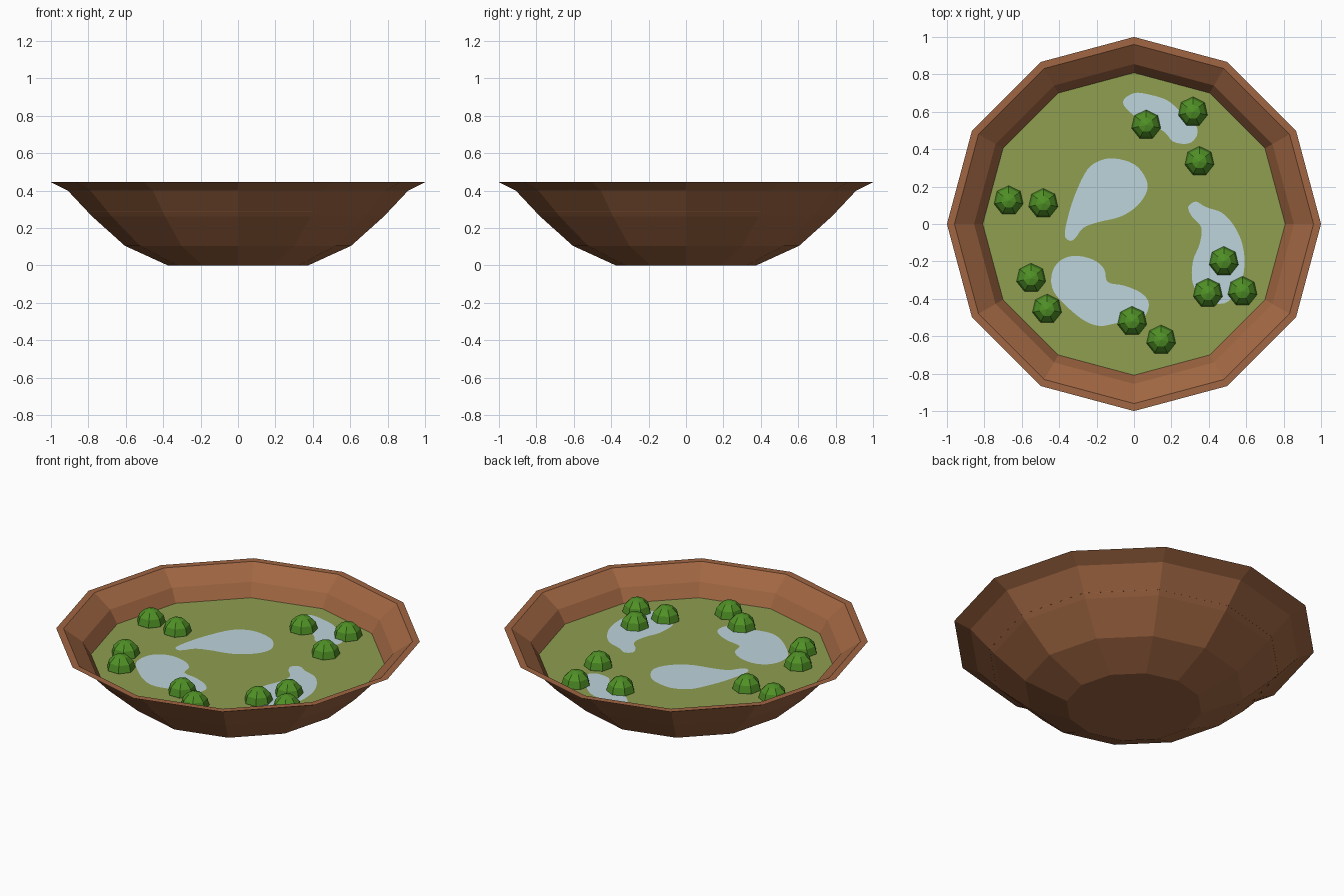
import bpy, bmesh, math
from mathutils import Vector

if "Cube" in bpy.data.objects:
    bpy.data.objects.remove(bpy.data.objects["Cube"])

SOIL_Z = 0.295


def lin(c):
    c /= 255
    return c / 12.92 if c <= 0.04045 else ((c + 0.055) / 1.055) ** 2.4


def material(name, r, g, b):
    m = bpy.data.materials.new(name)
    m.diffuse_color = (lin(r), lin(g), lin(b), 1)
    m.use_nodes = True
    m.node_tree.nodes["Principled BSDF"].inputs["Base Color"].default_value = m.diffuse_color
    return m


CLAY = material("brown clay", 160, 102, 66)
GRASS = material("olive green", 143, 159, 80)
WATER = material("pale blue", 189, 213, 220)
LEAF = material("leaf green", 80, 145, 38)


def finish(bm, name, mat):
    me = bpy.data.meshes.new(name)
    bm.to_mesh(me)
    bm.free()
    me.materials.append(mat)
    ob = bpy.data.objects.new(name, me)
    bpy.context.collection.objects.link(ob)
    return ob


def lathe(name, profile, mat, n=12):
    """Spin (radius, z) points, capping both ends."""
    bm = bmesh.new()
    rings = [[bm.verts.new((r * math.cos(i * math.tau / n),
                            r * math.sin(i * math.tau / n), z))
              for i in range(n)] for r, z in profile]
    for a, b in zip(rings, rings[1:]):
        for i in range(n):
            j = (i + 1) % n
            bm.faces.new((a[i], a[j], b[j], b[i]))
    bm.faces.new(rings[0][::-1])
    bm.faces.new(rings[-1])
    return finish(bm, name, mat)


def pond(name, pts, z):
    """Thin plate with a smooth closed outline through the points."""
    p = [Vector(q) for q in pts]
    n, steps, out = len(p), 4, []
    for i in range(n):
        a, b, c, d = (p[(i + k) % n] for k in (-1, 0, 1, 2))
        for s in range(steps):
            t = s / steps
            out.append(0.5 * (2 * b + (c - a) * t + (2 * a - 5 * b + 4 * c - d) * t * t
                              + (3 * b - a - 3 * c + d) * t ** 3))
    bm = bmesh.new()
    f = bm.faces.new([bm.verts.new((v.x, v.y, z)) for v in out])
    f.normal_update()
    if f.normal.z < 0:
        f.normal_flip()
    bmesh.ops.triangulate(bm, faces=bm.faces[:])
    return finish(bm, name, WATER)


# Bowl: outer wall, flat rim, inner wall down to the ground
lathe("bowl", [(0.375, 0), (0.605, 0.105), (0.78, 0.262), (0.91, 0.40), (1, 0.445),
               (0.96, 0.445), (0.855, 0.37), (0.803, 0.286)], CLAY)

# Ground disc inside the bowl
lathe("ground", [(0.80, SOIL_Z - 0.005), (0.809, SOIL_Z)], GRASS)

# Ponds
ponds = {
    "pond_centre": [(-.34, -.09), (-.37, -.06), (-.35, .05), (-.31, .17), (-.25, .29),
                    (-.18, .34), (-.10, .35), (0, .32), (.06, .25), (.07, .18), (.02, .10),
                    (-.07, .04), (-.19, .01), (-.27, -.02), (-.31, -.07)],
    "pond_front": [(-.44, -.27), (-.40, -.20), (-.32, -.17), (-.22, -.19), (-.16, -.24),
                   (-.14, -.31), (-.05, -.33), (.04, -.37), (.08, -.43), (.04, -.51),
                   (-.09, -.53), (-.18, -.545), (-.26, -.52), (-.35, -.45), (-.43, -.36)],
    "pond_right": [(.29, .09), (.33, .12), (.385, .09), (.47, .06), (.535, -.01),
                   (.58, -.11), (.59, -.23), (.56, -.35), (.48, -.425), (.38, -.40),
                   (.315, -.32), (.315, -.20), (.35, -.11), (.36, -.02), (.31, .04)],
    "pond_back": [(-.06, .65), (0, .70), (.09, .69), (.18, .66), (.25, .60), (.33, .53),
                  (.335, .47), (.29, .43), (.21, .44), (.165, .49), (.08, .54), (0, .58)],
}
for name, pts in ponds.items():
    pond(name, pts, SOIL_Z + 0.003)

# Bushes: low-poly balls half sunk in the ground
bushes = [(.065, .53), (.315, .60), (.35, .335), (-.67, .125), (-.485, .11), (-.55, -.29),
          (-.465, -.455), (-.01, -.52), (.145, -.62), (.48, -.20), (.395, -.37), (.58, -.36)]
for i, (x, y) in enumerate(bushes):
    bm = bmesh.new()
    bmesh.ops.create_uvsphere(bm, u_segments=7, v_segments=6, radius=0.08)
    bmesh.ops.translate(bm, verts=bm.verts, vec=(x, y, SOIL_Z + 0.003))
    finish(bm, f"bush_{i + 1}", LEAF)
